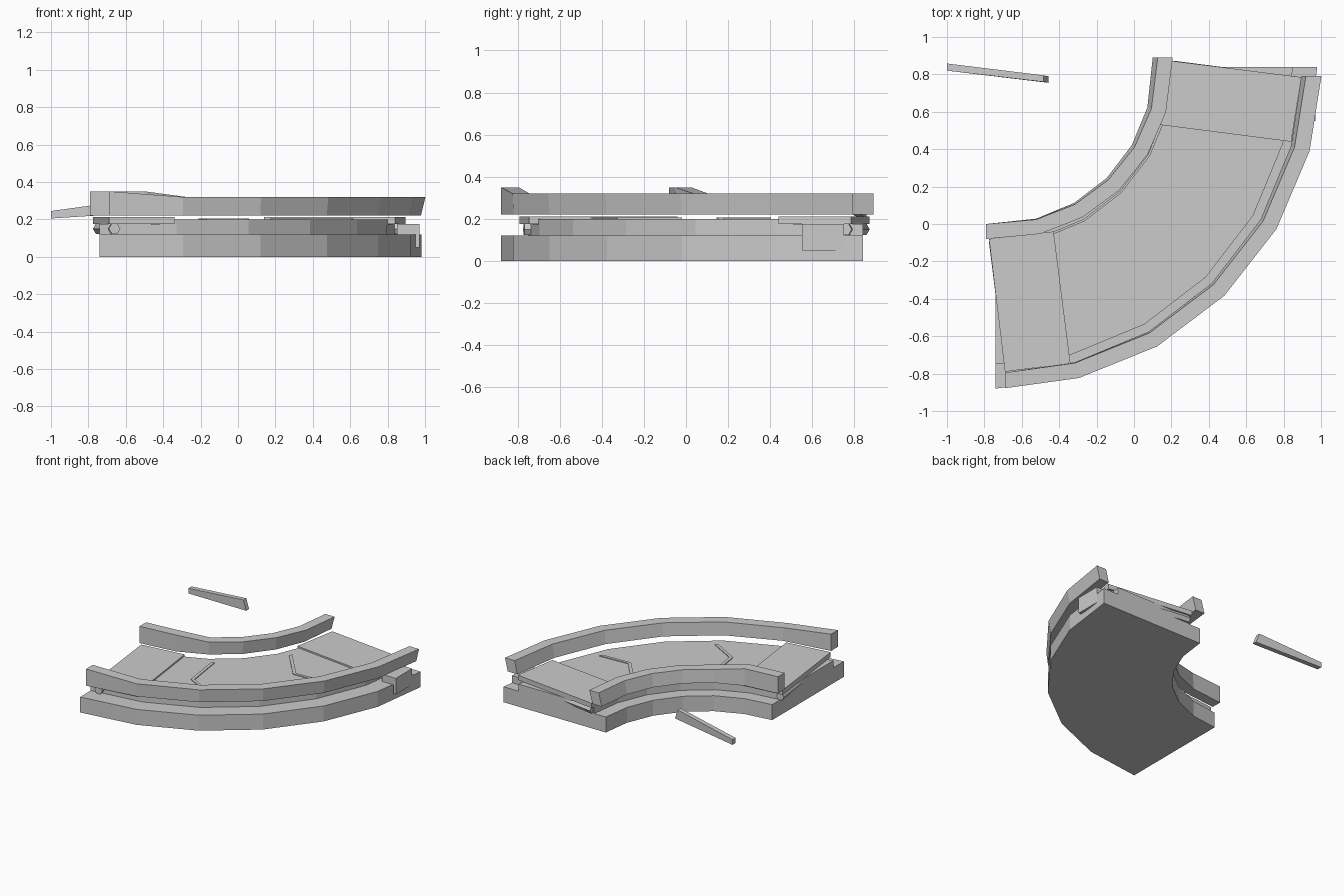
import bpy, bmesh, math
from mathutils import Vector

if "Cube" in bpy.data.objects:
    bpy.data.objects.remove(bpy.data.objects["Cube"])

CX, CY = -0.74, 0.84          # centre of the bend
STEPS = 6


def polar(r, deg, z, shift=0.0):
    """Point on the bend; 0 deg = start end, 90 deg = far end, shift = along the tangent."""
    a = math.radians(deg)
    return Vector((CX + r * math.sin(a) + shift * math.cos(a),
                   CY - r * math.cos(a) + shift * math.sin(a), z))


def loft(name, loops):
    """Skin a row of equal cross-section loops and cap both ends."""
    bm = bmesh.new()
    rows = [[bm.verts.new(p) for p in loop] for loop in loops]
    n = len(rows[0])
    for a, b in zip(rows, rows[1:]):
        for i in range(n):
            bm.faces.new((a[i], a[(i + 1) % n], b[(i + 1) % n], b[i]))
    bm.faces.new(rows[0])
    bm.faces.new(rows[-1])
    bmesh.ops.recalc_face_normals(bm, faces=bm.faces)
    me = bpy.data.meshes.new(name)
    bm.to_mesh(me)
    bm.free()
    ob = bpy.data.objects.new(name, me)
    bpy.context.collection.objects.link(ob)
    return ob


def bend(name, r0, r1, z0, z1, ends=0.0, lean=0.0, raised=0):
    """Curved bar; ends lengthens it, lean tips the far end outward, raised lifts the first tops."""
    loops = []
    for i in range(STEPS + 1):
        s = -ends if i == 0 else ends if i == STEPS else 0
        k = lean * i / STEPS
        top = z1 + (0.03 if i < raised else 0)
        d = 90 * i / STEPS
        loops.append([polar(r0, d, z0, s), polar(r1, d, z0, s),
                      polar(r1 + k, d, top, s), polar(r0 + k, d, top, s)])
    return loft(name, loops)


def slab(name, outline, z0, z1):
    """Flat plate from an outline of xy points."""
    return loft(name, [[(x, y, z) for x, y in outline] for z in (z0, z1)])


# Base and deck layers
bend("base", 0.84, 1.72, 0.0, 0.12)
bend("deck", 0.94, 1.59, 0.12, 0.175)

deck_top = []
for i in range(STEPS + 1):
    d = 10 + 70 * i / STEPS if i in (0, STEPS) else 15 * i
    deck_top.append([polar(r, d, z) for r, z in
                     ((0.95, 0.17), (1.59, 0.17), (1.59, 0.2), (0.95, 0.2))])
loft("deck_surface", deck_top)

# Side rails
bend("inner_rail", 0.84, 0.92, 0.22, 0.32, ends=0.05, lean=0.027, raised=2)
bend("outer_rail", 1.635, 1.718, 0.22, 0.32, ends=-0.05, lean=0.024, raised=1)

# Skewed end plates
slab("start_plate", [(-0.775, -0.08), (-0.69, -0.79), (-0.34, -0.745), (-0.43, -0.04)], 0.175, 0.212)
slab("far_plate", [(0.14, 0.53), (0.84, 0.44), (0.895, 0.785), (0.20, 0.872)], 0.175, 0.212)


# Hexagonal rollers tucked under the end plates
def roller(name, p, q, sides=6, radius=0.031):
    p, q = Vector(p), Vector(q)
    side = (q - p).cross(Vector((0, 0, 1))).normalized()
    ring = [side * radius * math.cos(math.tau * i / sides)
            + Vector((0, 0, radius * math.sin(math.tau * i / sides))) for i in range(sides)]
    loft(name, [[e + v for v in ring] for e in (p, q)])


roller("start_roller", (-0.745, -0.09, 0.15), (-0.66, -0.77, 0.15))
roller("far_roller", (0.21, 0.842, 0.15), (0.87, 0.757, 0.15))

# Chevron strips on the deck
for n, ang in enumerate((32, 64)):
    path = ((1.02, ang), (1.31, ang - 5.5), (1.51, ang - 0.5))
    loft(f"chevron_{n + 1}", [[polar(r, a, z, s) for s, z in
         ((-0.013, 0.195), (0.013, 0.195), (0.013, 0.206), (-0.013, 0.206))]
        for r, a in path])

# Bracket clipped over the outer edge
loft("edge_bracket", [[(x, y, z) for x, z in
     ((0.85, 0.12), (0.95, 0.12), (0.95, 0.05), (0.97, 0.05), (0.97, 0.175), (0.85, 0.175))]
    for y in (0.55, 0.75)])

# Loose tapered bar
loft("loose_bar", [
    [(-1.0, 0.82, 0.205), (-1.0, 0.858, 0.205), (-1.0, 0.858, 0.245), (-1.0, 0.82, 0.245)],
    [(-0.458, 0.755, 0.24), (-0.458, 0.79, 0.24), (-0.485, 0.795, 0.315), (-0.485, 0.76, 0.315)]])
